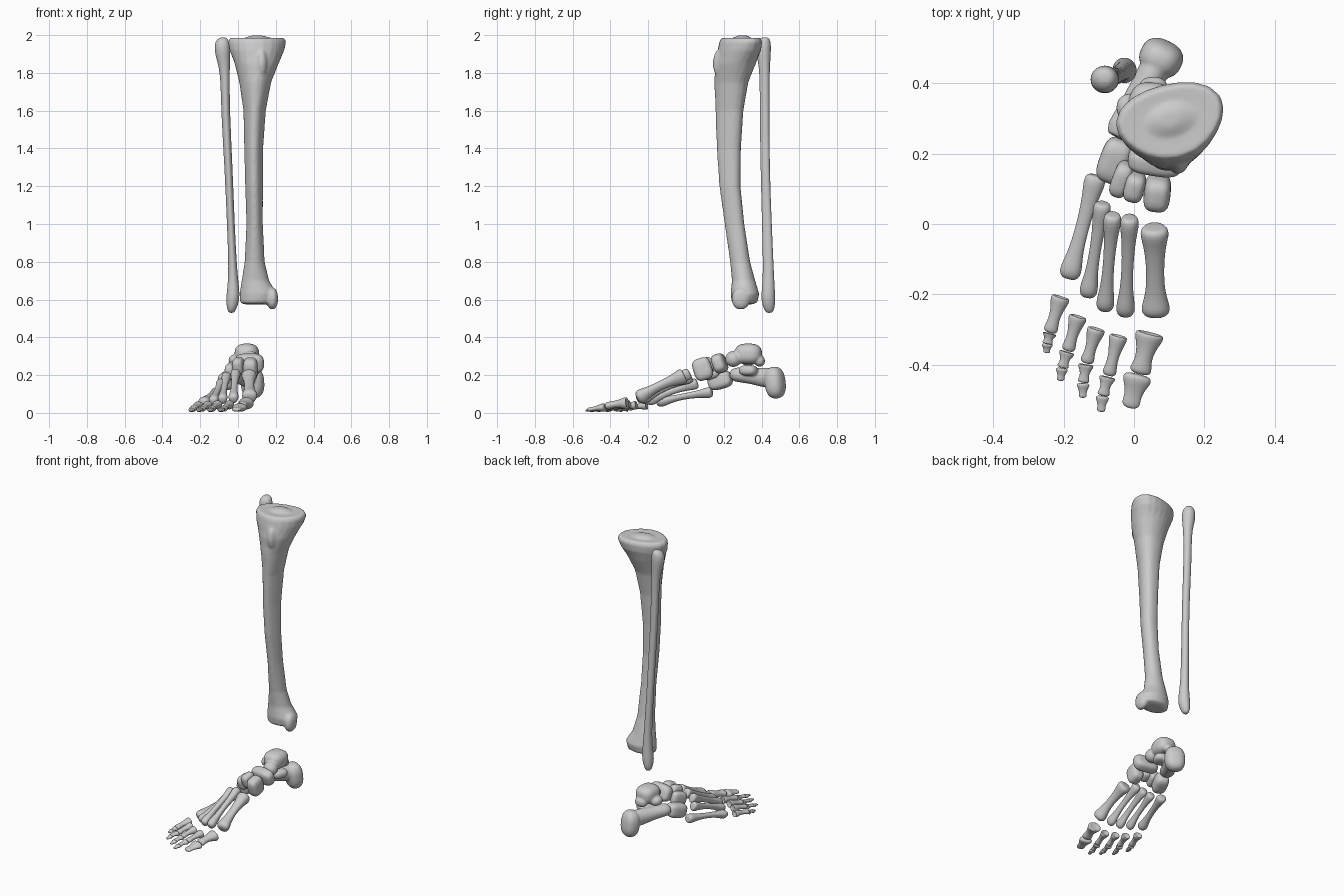
import bpy, bmesh
from math import sin, cos, pi
from mathutils import Vector, Matrix

N = 20


def ring(c, side, up, tri=0.0):
    """Closed cross-section; tri pushes it toward a triangle pointing along -up."""
    pts = []
    for i in range(N):
        a = 2 * pi * i / N
        k = 1 + tri * cos(3 * (a + pi / 2))
        pts.append(Vector(c) + side * cos(a) * k + up * sin(a) * k)
    return pts


def loft(bm, rings):
    rows = [[bm.verts.new(p) for p in r] for r in rings]
    for a, b in zip(rows, rows[1:]):
        for i in range(N):
            j = (i + 1) % N
            bm.faces.new((a[i], a[j], b[j], b[i]))
    for row in (rows[0], rows[-1]):
        mid = bm.verts.new(sum((v.co for v in row), Vector()) / N)
        for i in range(N):
            bm.faces.new((row[i], row[(i + 1) % N], mid))


def upright(bm, stations):
    """Horizontal sections: z, cx, cy, rx, ry, rotation, tri."""
    rs = []
    for z, cx, cy, rx, ry, rot, tri in stations:
        s = Vector((cos(rot), sin(rot), 0)) * rx
        u = Vector((-sin(rot), cos(rot), 0)) * ry
        rs.append(ring((cx, cy, z), s, u, tri))
    loft(bm, rs)


def strut(bm, p, q, profile, tri=0.0):
    """Sections along p to q: t, half width, half height."""
    p, q = Vector(p), Vector(q)
    d = (q - p).normalized()
    s = d.cross(Vector((0, 0, 1))).normalized()
    u = s.cross(d)
    loft(bm, [ring(p.lerp(q, t) + u * lift, s * w, u * h, tri) for t, w, h, lift in profile])


def blob(bm, c, r, yaw=0.0, pitch=0.0, box=0.75):
    """Ellipsoid, squarer as box gets smaller."""
    vs = bmesh.ops.create_icosphere(bm, subdivisions=4, radius=1)["verts"]
    m = Matrix.Translation(c) @ Matrix.Rotation(yaw, 4, 'Z') @ Matrix.Rotation(pitch, 4, 'X')
    for v in vs:
        v.co = m @ Vector([(abs(a) ** box) * (1 if a > 0 else -1) * b for a, b in zip(v.co, r)])


def finish(bm, name, voxel=0.0):
    bmesh.ops.recalc_face_normals(bm, faces=bm.faces)
    me = bpy.data.meshes.new(name)
    bm.to_mesh(me)
    bm.free()
    me.polygons.foreach_set("use_smooth", [True] * len(me.polygons))
    ob = bpy.data.objects.new(name, me)
    bpy.context.collection.objects.link(ob)
    if voxel:
        m = ob.modifiers.new("fuse", 'REMESH')
        m.mode, m.voxel_size, m.use_smooth_shade = 'VOXEL', voxel, True
        m = ob.modifiers.new("soften", 'SMOOTH')
        m.factor, m.iterations = 0.5, 5
    else:
        m = ob.modifiers.new("subdivide", 'SUBSURF')
        m.levels = m.render_levels = 1


# shin bone with tuberosity and inner ankle knob
bm = bmesh.new()
upright(bm, [
    (.575, .09, .31, .06, .045, 0, 0), (.585, .103, .31, .093, .068, 0, 0),
    (.63, .108, .312, .10, .076, 0, 0), (.70, .092, .305, .073, .062, 0, 0),
    (.80, .088, .288, .053, .053, 0, .03), (1.0, .088, .26, .043, .052, 0, .07),
    (1.2, .085, .237, .046, .056, 0, .09), (1.4, .083, .232, .049, .064, 0, .09),
    (1.6, .088, .236, .058, .074, 0, .09), (1.75, .092, .245, .084, .09, .05, .06),
    (1.85, .10, .265, .117, .108, .15, .03), (1.92, .103, .285, .147, .113, .25, .04),
    (1.965, .105, .293, .156, .11, .25, .05), (1.985, .105, .293, .145, .098, .25, .05),
    (1.983, .105, .295, .08, .05, .25, 0), (1.998, .10, .30, .03, .025, .25, 0)])
blob(bm, (.125, .187, 1.85), (.032, .045, .08), box=1)
blob(bm, (.182, .29, .605), (.03, .048, .058), box=.9)
finish(bm, "shin_bone", .008)

# outer leg bone
bm = bmesh.new()
upright(bm, [
    (.53, -.035, .442, .012, .014, 0, 0), (.545, -.034, .44, .024, .028, 0, 0),
    (.60, -.027, .435, .037, .039, 0, 0), (.66, -.025, .436, .032, .034, 0, 0),
    (.75, -.027, .438, .022, .028, 0, .05), (1.0, -.038, .430, .020, .026, 0, .08),
    (1.3, -.05, .42, .021, .024, 0, .08), (1.6, -.067, .418, .023, .026, 0, .08),
    (1.8, -.068, .417, .024, .026, 0, .03), (1.87, -.078, .413, .036, .034, 0, 0),
    (1.93, -.084, .409, .043, .042, 0, 0), (1.97, -.083, .412, .037, .036, 0, 0),
    (1.987, -.08, .418, .018, .018, 0, 0)])
finish(bm, "outer_leg_bone")

# heel bone
bm = bmesh.new()
blob(bm, (.077, .472, .16), (.062, .05, .084), yaw=-.45, pitch=.12, box=.8)
strut(bm, (.085, .49, .18), (-.045, .245, .205),
      [(0, .045, .055, 0), (.3, .043, .052, 0), (.6, .042, .042, 0), (.9, .045, .038, 0), (1, .035, .028, 0)])
blob(bm, (.07, .33, .225), (.042, .05, .028), yaw=-.4)
finish(bm, "heel_bone", .006)

# ankle bone: dome, neck, head and outer process
bm = bmesh.new()
blob(bm, (.047, .33, .312), (.064, .072, .055), yaw=-.1, box=.75)
blob(bm, (.065, .25, .285), (.045, .042, .042), box=.95)
blob(bm, (-.01, .33, .28), (.04, .04, .03), box=.9)
blob(bm, (.055, .39, .275), (.04, .028, .03), box=.9)
finish(bm, "ankle_bone", .006)

# mid-foot bones: centre, half sizes, yaw, pitch
for name, c, r, yaw, pitch in [
        ("boat_bone", (.06, .178, .262), (.078, .036, .052), -.15, .35),
        ("cuboid_bone", (-.055, .18, .172), (.043, .066, .046), -.35, .25),
        ("inner_wedge_bone", (.066, .088, .232), (.038, .05, .06), -.1, .3),
        ("middle_wedge_bone", (.002, .105, .248), (.029, .042, .045), -.25, .3),
        ("outer_wedge_bone", (-.035, .127, .222), (.027, .052, .045), -.35, .3)]:
    bm = bmesh.new()
    blob(bm, c, r, yaw, pitch, .62)
    finish(bm, name, .005)

# t, width factor, height factor, lift factor
META = [(0, .7, .7, 0), (.02, .95, .95, 0), (.09, 1, 1, 0), (.2, .78, .75, .05), (.4, .62, .56, .15),
        (.65, .62, .56, .15), (.8, .8, .75, .05), (.88, .97, .92, 0), (.95, 1, .9, 0), (1, .65, .55, 0)]
PHAL = [(.06, .5, .5, 0), (0, .88, .85, 0), (.06, 1.03, 1, 0), (.18, .95, .9, 0), (.4, .66, .62, .08),
        (.65, .58, .54, .08), (.83, .72, .62, 0), (.94, .78, .6, 0), (1, .5, .4, 0)]
TIP = [(0, .7, .7, 0), (.06, 1, 1, 0), (.2, 1, .95, 0), (.45, .68, .62, 0), (.7, .58, .5, 0),
       (.86, .66, .5, 0), (.96, .5, .4, 0), (1, .25, .2, 0)]


def small_bone(name, p, q, w, h, shape, tri=0.0):
    bm = bmesh.new()
    strut(bm, p, q, [(t, a * w, b * h, c * h) for t, a, b, c in shape], tri)
    finish(bm, name)


# long foot bones: base, head, half width, half height
for i, (p, q, w, h) in enumerate([
        ((.058, -.008, .2), (.062, -.26, .078), .041, .043),
        ((-.012, .02, .212), (-.025, -.26, .07), .027, .033),
        ((-.06, .028, .195), (-.083, -.245, .066), .026, .032),
        ((-.088, .06, .16), (-.132, -.207, .06), .026, .030),
        ((-.107, .138, .112), (-.186, -.155, .055), .031, .029)], 1):
    small_bone(f"long_foot_bone_{i}", p, q, w, h, META, .05)

# toe bones: pairs of ends with half width and height, base to tip
TOES = [
    [((.046, -.308, .052), (.016, -.425, .036), .041, .034), ((.012, -.427, .03), (-.012, -.522, .016), .041, .023)],
    [((-.043, -.315, .044), (-.072, -.43, .026), .026, .025), ((-.075, -.433, .023), (-.088, -.487, .018), .023, .017),
     ((-.089, -.488, .016), (-.094, -.533, .011), .019, .012)],
    [((-.106, -.295, .044), (-.135, -.395, .026), .026, .025), ((-.136, -.398, .023), (-.144, -.45, .018), .022, .017),
     ((-.144, -.452, .016), (-.146, -.493, .011), .018, .012)],
    [((-.158, -.26, .042), (-.188, -.36, .025), .026, .024), ((-.19, -.362, .022), (-.203, -.408, .018), .022, .016),
     ((-.204, -.409, .016), (-.209, -.445, .011), .017, .012)],
    [((-.207, -.205, .04), (-.239, -.308, .024), .027, .023), ((-.239, -.31, .02), (-.246, -.34, .017), .020, .015),
     ((-.246, -.34, .016), (-.248, -.366, .011), .016, .012)]]
for i, toe in enumerate(TOES, 1):
    for j, (p, q, w, h) in enumerate(toe, 1):
        small_bone(f"toe_{i}_bone_{j}", p, q, w, h, TIP if j == len(toe) else PHAL)
